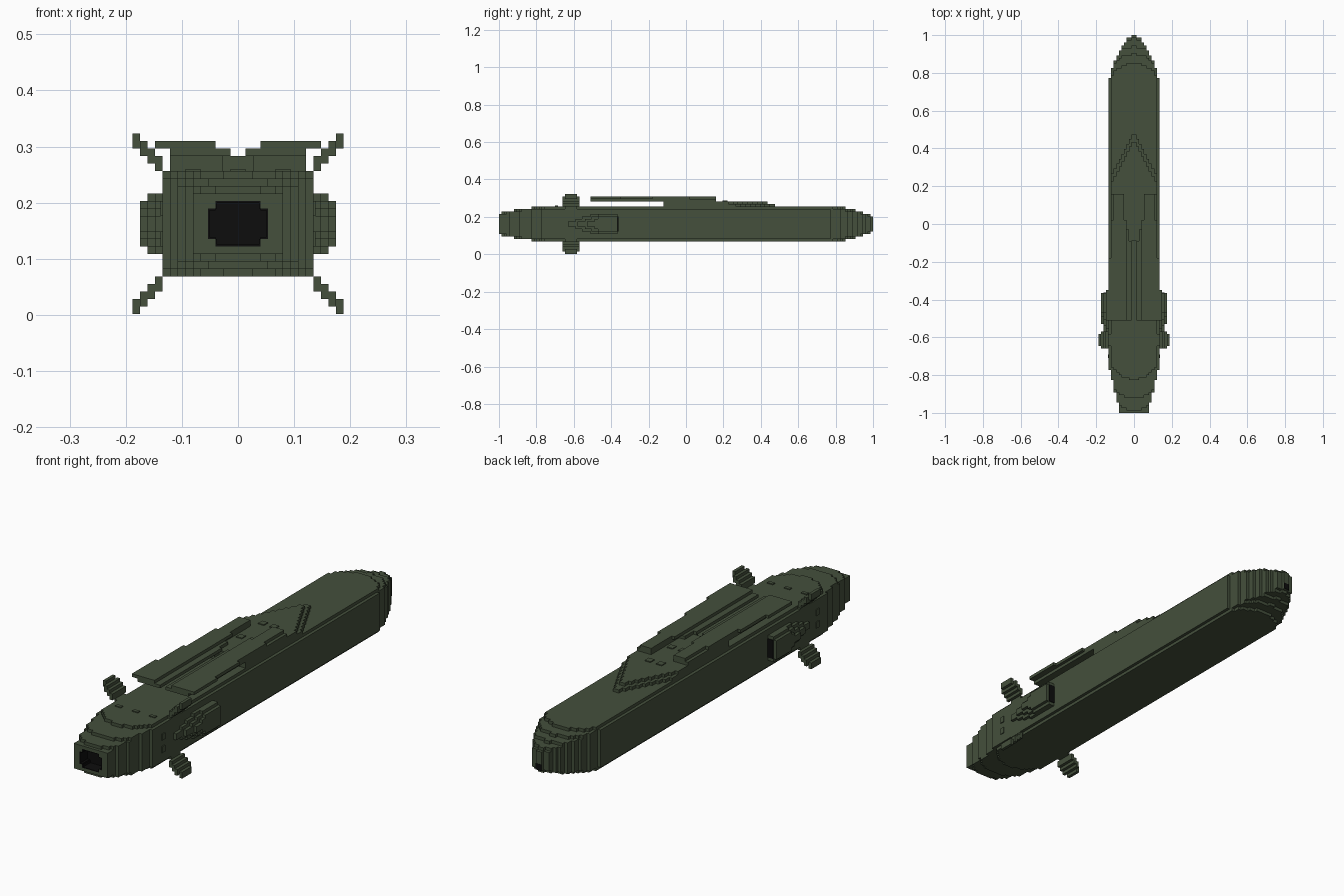
import bpy, bmesh, math

if "Cube" in bpy.data.objects:
    bpy.data.objects.remove(bpy.data.objects["Cube"], do_unlink=True)

V = 2 / 149          # block size
ZC = 12.1 * V        # height of the body axis


def material(name, rgb):
    m = bpy.data.materials.new(name)
    m.use_nodes = True
    m.diffuse_color = (*rgb, 1)
    bsdf = m.node_tree.nodes["Principled BSDF"]
    bsdf.inputs["Base Color"].default_value = (*rgb, 1)
    bsdf.inputs["Roughness"].default_value = 0.8
    return m


GREEN = material("olive green", (0.058, 0.080, 0.045))
BLACK = material("black", (0.004, 0.004, 0.004))


def build(name, boxes, mat, mirror_x=False, mirror_z=False):
    """One object from boxes (x0, x1, y0, y1, z0, z1), optionally mirrored."""
    if mirror_x:
        boxes = boxes + [(-b[1], -b[0], *b[2:]) for b in boxes]
    if mirror_z:
        boxes = boxes + [(*b[:4], 2 * ZC - b[5], 2 * ZC - b[4]) for b in boxes]
    bm = bmesh.new()
    for x0, x1, y0, y1, z0, z1 in boxes:
        vs = bmesh.ops.create_cube(bm, size=1)["verts"]
        for v in vs:
            v.co = (x1 if v.co.x > 0 else x0,
                    y1 if v.co.y > 0 else y0,
                    z1 if v.co.z > 0 else z0)
    me = bpy.data.meshes.new(name)
    bm.to_mesh(me)
    bm.free()
    me.materials.append(mat)
    ob = bpy.data.objects.new(name, me)
    bpy.context.collection.objects.link(ob)
    return ob


# --- Body: rows of blocks whose half widths (in blocks) follow the plan outline
PLAN = [(-0.94, 6), (-0.89, 7), (-0.82, 8), (-0.77, 9), (0.77, 10), (0.82, 9),
        (0.86, 8), (0.89, 7), (0.92, 6), (0.94, 5), (0.96, 4), (0.98, 3),
        (0.99, 2), (1.01, 1)]
NOSE_END = [0.85, 0.90, 0.94, 0.98]      # where each outer row stops
TAIL_END = [0.82, 0.92, 0.985, 1.02]
HOLE_DEPTH = 4


def half_width(row, y):
    w = next(n for limit, n in PLAN if y < limit)
    if row == 0:
        w = min(w, 9)
    if row < 4:
        end = NOSE_END[row] if y > 0 else TAIL_END[row]
        t = (abs(y) - end + 0.13) / 0.13
        if t >= 1:
            return 0
        if t > 0:
            w = min(w, math.ceil(9.5 * math.sqrt(1 - t * t)))
    return w


def slice_rows(i):
    y = -1 + (i + 0.5) * V
    rows = []
    for r in range(7):
        hole = 0
        if i < HOLE_DEPTH and r >= 4:
            hole = 3 if r == 4 else 4
        rows.append((hole, half_width(r, y)))
    return rows


body, start = [], 0
for i in range(1, 150):
    if i < 149 and slice_rows(i) == slice_rows(start):
        continue
    y0, y1 = -1 + start * V, -1 + i * V
    rows, r = slice_rows(start), 0
    while r < 7:                          # merge equal rows into one box
        r2 = r
        while r2 < 7 and rows[r2] == rows[r]:
            r2 += 1
        hole, w = rows[r]
        zs = (ZC + (7 - r2) * V, ZC + (7 - r) * V)
        if w and hole:
            body.append((hole * V, w * V, y0, y1, *zs))
            body.append((-w * V, -hole * V, y0, y1, *zs))
        elif w:
            body.append((-w * V, w * V, y0, y1, *zs))
        r = r2
    start = i
build("body", body, GREEN, mirror_z=True)

# --- Engine nozzle: black lining and back wall inside the hole
yb, t = -1 + HOLE_DEPTH * V, 0.003
build("nozzle_back", [(-4 * V, 4 * V, yb - t, yb, ZC - 3 * V, ZC + 3 * V)], BLACK)
build("nozzle_lining", [
    (4 * V - t, 4 * V, -1, yb, ZC, ZC + 2 * V),
    (3 * V, 4 * V, -1, yb, ZC + 2 * V - t, ZC + 2 * V),
    (3 * V - t, 3 * V, -1, yb, ZC + 2 * V, ZC + 3 * V),
    (0, 3 * V, -1, yb, ZC + 3 * V - t, ZC + 3 * V)], BLACK, True, True)

# --- Small dark sensor window on the nose tip
build("nose_sensor", [(-V, V, 0.998, 1.001, ZC - 3 * V, ZC - V)], BLACK)

# --- Side intakes: three layers, each tapering towards the engine
intake = []
for k in range(3):
    x0, shift = (10 + k) * V, 0.05 * k
    y1 = -0.365
    for h, y0 in ((4, -0.51), (3, -0.555), (2, -0.59), (1, -0.63)):
        y0 = min(y0 + shift, -0.47)
        h = min(h, 3) if k == 2 else h
        if y0 < y1:
            intake.append((x0, x0 + V, y0, y1, ZC - h * V, ZC + h * V))
            y1 = y0
build("side_intakes", intake, GREEN, True)
build("intake_openings", [(10 * V, 12 * V, -0.365, -0.362,
                           ZC - 3 * V, ZC + 3 * V)], BLACK, True)

# --- Four stepped diagonal fins
top = ZC + 7 * V
fins = []
for k in range(-1, 4):
    inset = 0.013 if k in (-1, 3) else 0
    z0 = top + k * V
    fins.append(((10 + k) * V, (11 + k) * V, -0.66 + inset, -0.57 - inset,
                 z0, z0 + (1 if k < 0 else 2) * V))
build("tail_fins", fins, GREEN, True, True)

# --- Pointed fairing on the back, in two tiers
fairing = []
for tier, apex in ((0, 0.475), (1, 0.435)):
    for i in range(9):
        back = -0.09 if i < 2 else -0.12
        fairing.append((i * V, (i + 1) * V, back, apex - 0.026 * i,
                        top + tier * V, top + (tier + 1) * V))
build("wing_fairing", fairing, GREEN, True)

# --- Folded wings: a lower inner layer and an upper outer layer
z1, z2, z3 = top + 2 * V, top + 3 * V, top + 4 * V
build("folded_wings_lower", [
    (V, 9 * V, -0.51, -0.09, z1, z2),
    (2 * V, 9 * V, -0.09, -0.03, z1, z2),
    (4 * V, 9 * V, -0.03, 0.16, z1, z2)], GREEN, True)
build("folded_wings_upper", [
    (3 * V, 11 * V, -0.51, -0.35, z2, z3),
    (3 * V, 10 * V, -0.35, -0.18, z2, z3),
    (3 * V, 9 * V, -0.18, 0.02, z2, z3),
    (4 * V, 8 * V, 0.02, 0.16, z2, z3)], GREEN, True)

# --- Small access plates on the fairing, body top and body sides
build("fairing_plates", [(1.0 * V, 3 * V, y, y + 2 * V, z1, z1 + 0.004)
                         for y in (0.195, 0.045)], GREEN, True)
build("top_plates", [(x - V, x + V, -0.70, -0.685, top, top + 0.004)
                     for x in (-6 * V, 0, 6 * V)], GREEN)
build("side_plates", [(10 * V, 10 * V + 0.004, -0.71, -0.69,
                       ZC + V, ZC + 3 * V)], GREEN, True, True)
